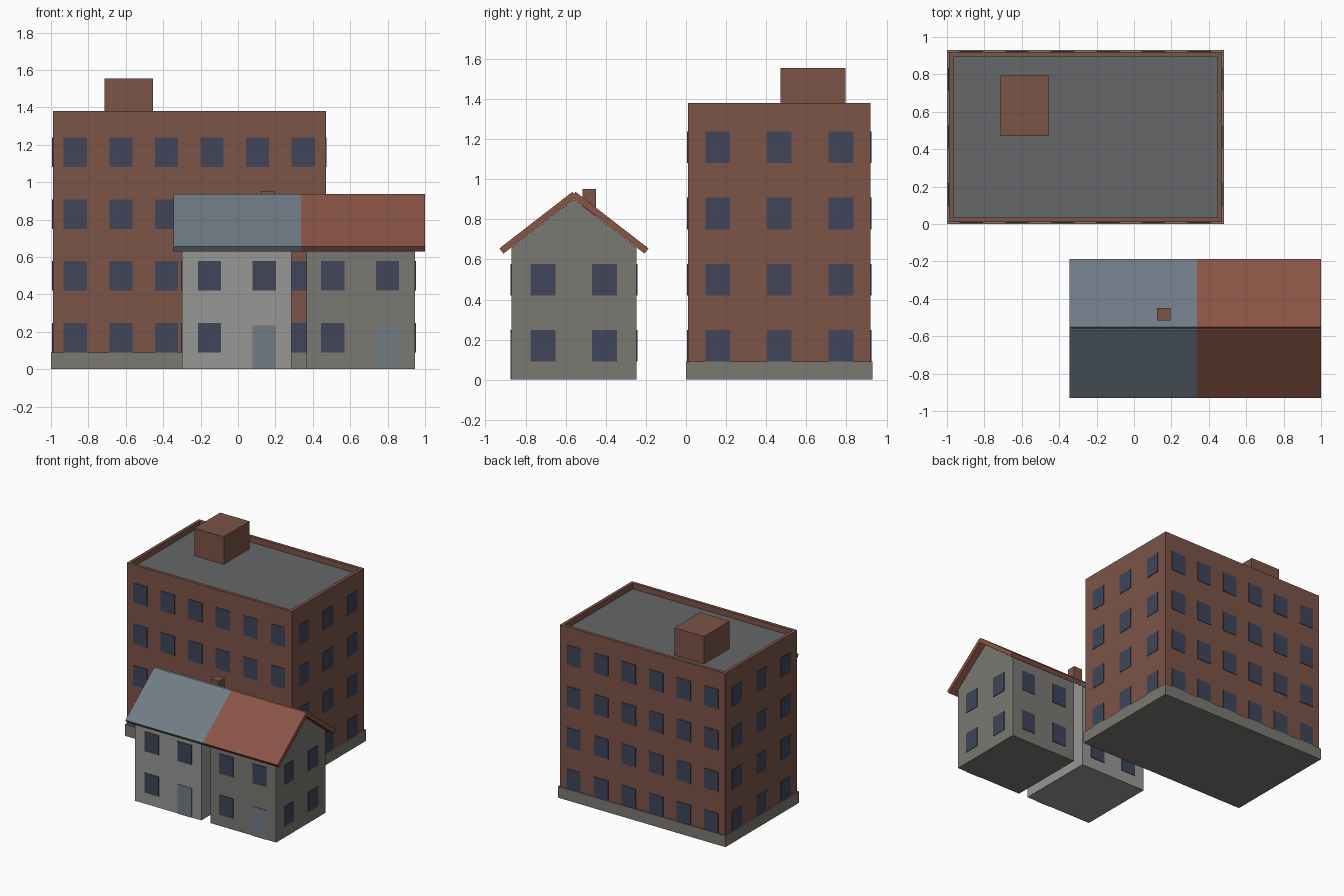
import bpy, bmesh
from mathutils import Matrix, Vector

if "Cube" in bpy.data.objects:
    bpy.data.objects.remove(bpy.data.objects["Cube"])


def material(name, rgb):
    m = bpy.data.materials.new(name)
    m.diffuse_color = (*rgb, 1)
    m.use_nodes = True
    m.node_tree.nodes["Principled BSDF"].inputs["Base Color"].default_value = m.diffuse_color
    return m


BRICK = material("brick", (0.20, 0.088, 0.064))
STONE = material("stone", (0.195, 0.19, 0.17))
RENDER = material("pale_render", (0.31, 0.31, 0.30))
GLASS = material("window_glass", (0.05, 0.06, 0.10))
DOOR = material("door_paint", (0.17, 0.20, 0.23))
SLATE = material("slate", (0.16, 0.20, 0.24))
TILE = material("red_tile", (0.25, 0.09, 0.06))
DECK = material("roof_felt", (0.13, 0.135, 0.14))


def finish(name, bm, *mats):
    bmesh.ops.recalc_face_normals(bm, faces=bm.faces)
    me = bpy.data.meshes.new(name)
    bm.to_mesh(me)
    bm.free()
    for m in mats:
        me.materials.append(m)
    ob = bpy.data.objects.new(name, me)
    bpy.context.collection.objects.link(ob)
    return ob


def add_box(bm, x, y, z):
    size = (x[1] - x[0], y[1] - y[0], z[1] - z[0])
    mid = Vector((sum(x) / 2, sum(y) / 2, sum(z) / 2))
    bmesh.ops.create_cube(bm, size=1, matrix=Matrix.Translation(mid) @ Matrix.Diagonal((*size, 1)))


def box(name, x, y, z, mat):
    bm = bmesh.new()
    add_box(bm, x, y, z)
    return finish(name, bm, mat)


def add_prism(bm, profile, x):
    """Extrude a y-z profile along x."""
    face = bm.faces.new([bm.verts.new((x[0], y, z)) for y, z in profile])
    ext = bmesh.ops.extrude_face_region(bm, geom=[face])
    moved = [v for v in ext["geom"] if isinstance(v, bmesh.types.BMVert)]
    bmesh.ops.translate(bm, verts=moved, vec=(x[1] - x[0], 0, 0))


W, H, T = 0.124, 0.158, 0.004   # pane width, height and projection


def pane_y(bm, cx, y, z0, h=H):
    add_box(bm, (cx - W / 2, cx + W / 2), (y - T, y + T), (z0, z0 + h))


def pane_x(bm, x, cy, z0):
    add_box(bm, (x - T, x + T), (cy - W / 2, cy + W / 2), (z0, z0 + H))


# Apartment block: plinth, and walls with a sunken roof behind a parapet
BX, BY = (-0.99, 0.47), (0.01, 0.92)
box("block_plinth", (-1.0, 0.48), (0.0, 0.93), (0, 0.09), STONE)
bm = bmesh.new()
add_box(bm, BX, BY, (0.02, 1.38))
bm.normal_update()
top = max(bm.faces, key=lambda f: f.calc_center_median().z)
bmesh.ops.inset_region(bm, faces=[top], thickness=0.035)
ext = bmesh.ops.extrude_face_region(bm, geom=[top])
deck = [g for g in ext["geom"] if isinstance(g, bmesh.types.BMFace)][0]
bmesh.ops.translate(bm, verts=deck.verts, vec=(0, 0, -0.045))
deck.material_index = 1
if top.is_valid:
    bmesh.ops.delete(bm, geom=[top], context="FACES_ONLY")
finish("block_walls", bm, BRICK, DECK)
box("block_stair_head", (-0.715, -0.455), (0.47, 0.795), (1.33, 1.555), BRICK)

# Apartment windows: six bays front and back, three on each side, four floors
bm = bmesh.new()
for floor in range(4):
    z0 = 0.09 + 0.33 * floor
    for i in range(6):
        for y in BY:
            pane_y(bm, -0.87 + 0.2437 * i, y, z0)
    for i in range(3):
        for x in BX:
            pane_x(bm, x, 0.158 + 0.307 * i, z0)
finish("block_windows", bm, GLASS)

# Pair of gabled houses under one continuous roof line
HY, RIDGE = (-0.87, -0.247), -0.5585
GABLE = [(HY[0], 0), (HY[1], 0), (HY[1], 0.658), (RIDGE, 0.9), (HY[0], 0.658)]
SLAB = [(-0.93, 0.655), (-0.566, 0.937), (-0.546, 0.911), (-0.91, 0.629)]


def house(side, x, roof_x, wall_mat, roof_mat, outer_x, bays):
    bm = bmesh.new()
    add_prism(bm, GABLE, x)
    finish(side + "_house_walls", bm, wall_mat)
    # two roof slopes
    for part, prof in (("front", SLAB), ("back", [(2 * RIDGE - y, z) for y, z in SLAB])):
        bm = bmesh.new()
        add_prism(bm, prof, roof_x)
        finish(f"{side}_house_roof_{part}", bm, roof_mat)
    # windows, leaving out the ground-floor bay taken by the door
    bm = bmesh.new()
    for z0 in (0.09, 0.42):
        for i, cx in enumerate(bays):
            pane_y(bm, cx, HY[1], z0)
            if i == 0 or z0 > 0.1:
                pane_y(bm, cx, HY[0], z0)
        for cy in (-0.713, -0.406):
            pane_x(bm, outer_x, cy, z0)
    finish(side + "_house_windows", bm, GLASS)
    bm = bmesh.new()
    pane_y(bm, bays[1], HY[0], 0, 0.235)
    finish(side + "_house_door", bm, DOOR)


house("left", (-0.3, 0.285), (-0.345, 0.338), RENDER, SLATE, -0.3, (-0.152, 0.14))
house("right", (0.365, 0.947), (0.338, 1.0), STONE, TILE, 0.947, (0.507, 0.80))
box("house_chimney", (0.122, 0.195), (-0.517, -0.448), (0.8, 0.952), BRICK)
